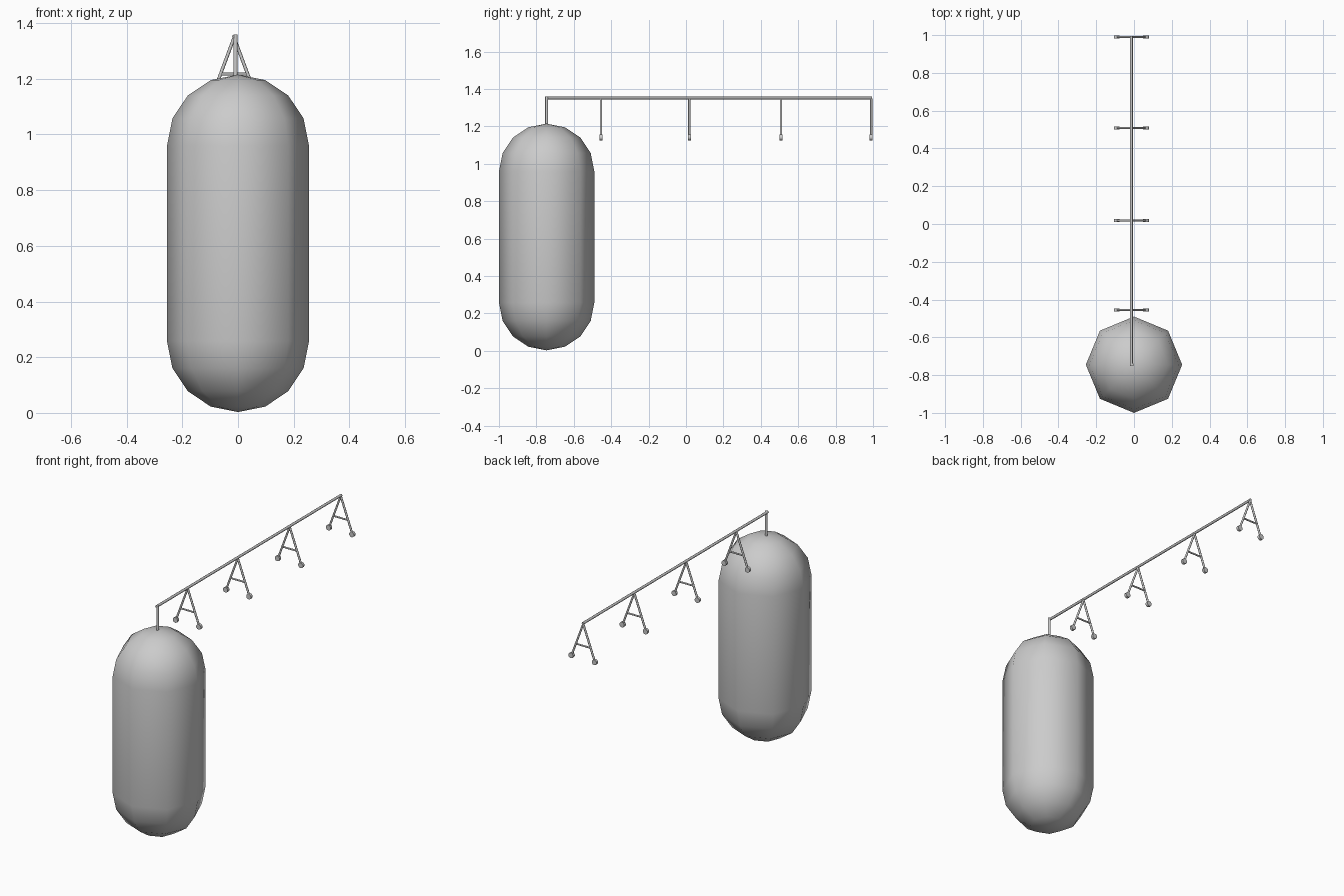
import bpy, bmesh, math
from mathutils import Vector

if "Cube" in bpy.data.objects:
    bpy.data.objects.remove(bpy.data.objects["Cube"])

CX = -0.014          # centre line of the pipework
TANK_Y, R = -0.745, 0.255
PIPE_Z = 1.352


def rod(name, a, b, radius, sides=8):
    a, b = Vector(a), Vector(b)
    d = b - a
    bpy.ops.mesh.primitive_cylinder_add(vertices=sides, radius=radius, depth=d.length,
                                        location=(a + b) / 2,
                                        rotation=d.to_track_quat('Z', 'Y').to_euler())
    ob = bpy.context.object
    ob.name = name
    bpy.ops.object.shade_smooth_by_angle(angle=math.radians(50))
    return ob


# Eight-sided capsule tank: a sphere whose upper half is lifted
bpy.ops.mesh.primitive_uv_sphere_add(segments=8, ring_count=8, radius=R)
tank = bpy.context.object
tank.name = "tank"
bm = bmesh.new()
bm.from_mesh(tank.data)
low = [f for f in bm.faces if f.calc_center_median().z < 0]
split = bmesh.ops.split(bm, geom=low)
top = [v for f in bm.faces if f.calc_center_median().z > 0 for v in f.verts]
for v in set(top):
    v.co.z += 0.702
rims = [e for e in bm.edges if e.is_boundary]
bmesh.ops.bridge_loops(bm, edges=rims)
bmesh.ops.recalc_face_normals(bm, faces=bm.faces[:])
bm.to_mesh(tank.data)
bm.free()
tank.location = (0, TANK_Y, R + 0.003)
bpy.ops.object.shade_smooth()

# Riser and long horizontal pipe
rod("riser_pipe", (-0.009, TANK_Y, 1.19), (-0.009, TANK_Y, PIPE_Z + 0.007), 0.008)
rod("main_pipe", (CX, TANK_Y - 0.006, PIPE_Z), (CX, 0.995, PIPE_Z), 0.0075)

# Hanging A-frames with disc feet
for i, y in enumerate((-0.455, 0.018, 0.508, 0.990)):
    apex = Vector((CX, y, PIPE_Z - 0.004))
    for side, s in (("left", -1), ("right", 1)):
        foot = Vector((CX + s * 0.077, y, 1.141))
        rod(f"frame_{i}_leg_{side}", apex, foot, 0.006)
        rod(f"frame_{i}_foot_{side}", foot - Vector((0, 0.008, 0)),
            foot + Vector((0, 0.008, 0)), 0.016, 10)
    rod(f"frame_{i}_crossbar", (CX - 0.048, y, 1.217), (CX + 0.048, y, 1.217), 0.005)
